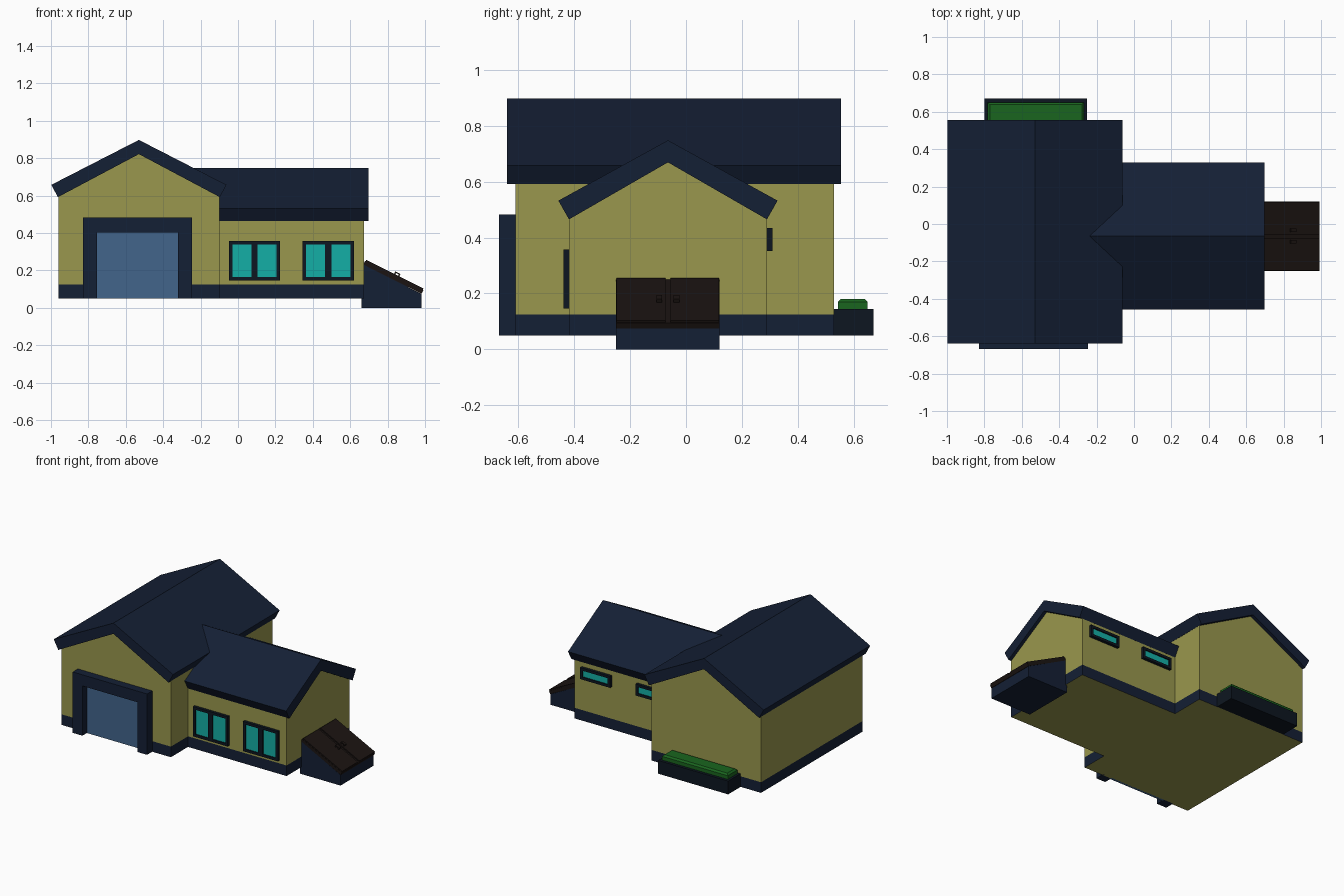
import bpy, bmesh, math
from mathutils import Vector

if "Cube" in bpy.data.objects:
    bpy.data.objects.remove(bpy.data.objects["Cube"])


def material(name, rgb):
    m = bpy.data.materials.new(name)
    m.diffuse_color = (*rgb, 1)
    m.use_nodes = True
    m.node_tree.nodes["Principled BSDF"].inputs["Base Color"].default_value = m.diffuse_color
    return m


YELLOW = material("yellow_wall", (0.32, 0.31, 0.075))
NAVY = material("navy", (0.007, 0.014, 0.035))
DARK = material("dark_trim", (0.004, 0.008, 0.015))
TEAL = material("teal_glass", (0.007, 0.43, 0.38))
BLUE = material("blue_door", (0.055, 0.13, 0.26))
GREEN = material("green_hedge", (0.01, 0.13, 0.013))
BROWN = material("brown_wood", (0.011, 0.007, 0.006))


def finish(name, bm, *mats):
    bmesh.ops.recalc_face_normals(bm, faces=bm.faces)
    me = bpy.data.meshes.new(name)
    bm.to_mesh(me)
    bm.free()
    for m in mats:
        me.materials.append(m)
    ob = bpy.data.objects.new(name, me)
    bpy.context.collection.objects.link(ob)
    return ob


def prism_bm(profile, axis, a, b):
    """Extrude a (u, z) profile from a to b along x or y."""
    bm = bmesh.new()
    place = (lambda u, z: (a, u, z)) if axis == 'x' else (lambda u, z: (u, a, z))
    face = bm.faces.new([bm.verts.new(place(u, z)) for u, z in profile])
    ext = bmesh.ops.extrude_face_region(bm, geom=[face])
    verts = [g for g in ext["geom"] if isinstance(g, bmesh.types.BMVert)]
    step = Vector((b - a, 0, 0)) if axis == 'x' else Vector((0, b - a, 0))
    bmesh.ops.translate(bm, verts=verts, vec=step)
    return bm


def prism(name, profile, axis, a, b, mat):
    return finish(name, prism_bm(profile, axis, a, b), mat)


def boxes(name, mat, *bounds):
    """One object from boxes given as (x0, x1, y0, y1, z0, z1)."""
    bm = bmesh.new()
    for x0, x1, y0, y1, z0, z1 in bounds:
        for v in bmesh.ops.create_cube(bm, size=1)["verts"]:
            v.co = (x1 if v.co.x > 0 else x0, y1 if v.co.y > 0 else y0, z1 if v.co.z > 0 else z0)
    return finish(name, bm, mat)


def walls(name, u0, u1, eave, peak, axis, a, b):
    """Gabled walls with a navy foundation band at the bottom."""
    bm = prism_bm([(u0, 0.05), (u1, 0.05), (u1, eave), ((u0 + u1) / 2, peak), (u0, eave)], axis, a, b)
    bmesh.ops.bisect_plane(bm, geom=bm.verts[:] + bm.edges[:] + bm.faces[:],
                           plane_co=(0, 0, 0.125), plane_no=(0, 0, 1))
    for f in bm.faces:
        f.material_index = int(0.055 < f.calc_center_median().z < 0.12)
    return finish(name, bm, YELLOW, NAVY)


def roof(name, mid, inner, outer, z_in, z_out, peak_in, peak_out, axis, a, b):
    """Chevron-shaped roof slab."""
    pts = [(mid - inner, z_in), (mid, peak_in), (mid + inner, z_in),
           (mid + outer, z_out), (mid, peak_out), (mid - outer, z_out)]
    return prism(name, pts, axis, a, b, NAVY)


# Garage block and side wing
walls("garage_walls", -0.96, -0.10, 0.594, 0.823, 'y', -0.61, 0.53)
walls("wing_walls", -0.418, 0.289, 0.466, 0.67, 'x', -0.10, 0.674)
roof("garage_roof", -0.53, 0.433, 0.468, 0.592, 0.658, 0.822, 0.898, 'y', -0.64, 0.555)
roof("wing_roof", -0.0645, 0.354, 0.392, 0.465, 0.532, 0.669, 0.748, 'x', -0.27, 0.697)

# Garage doorway
prism("garage_door_frame", [(-0.83, 0.05), (-0.754, 0.05), (-0.754, 0.403), (-0.32, 0.403),
                            (-0.32, 0.05), (-0.246, 0.05), (-0.246, 0.482), (-0.83, 0.482)],
      'y', -0.668, -0.60, NAVY)
boxes("garage_door", BLUE, (-0.76, -0.315, -0.618, -0.60, 0.05, 0.41))


def window(name, x0, x1, z0, z1, wall, out, rim, mullion):
    """Framed window on a wall facing -y (out=-1) or +y (out=1)."""
    y0, y1 = sorted((wall - out * 0.01, wall + out * 0.02))
    bars = [(x0, x1, y0, y1, z0, z0 + rim), (x0, x1, y0, y1, z1 - rim, z1),
            (x0, x0 + rim, y0, y1, z0 + rim, z1 - rim), (x1 - rim, x1, y0, y1, z0 + rim, z1 - rim)]
    if mullion:
        mid = (x0 + x1) / 2
        bars.append((mid - mullion / 2, mid + mullion / 2, y0, y1, z0 + rim, z1 - rim))
    boxes(name + "_frame", DARK, *bars)
    g0, g1 = sorted((wall - out * 0.01, wall + out * 0.012))
    e = rim / 2
    boxes(name + "_glass", TEAL, (x0 + e, x1 - e, g0, g1, z0 + e, z1 - e))


# Windows
for i, x in enumerate((-0.048, 0.346)):
    window(f"front_window_{i + 1}", x, x + 0.273, 0.147, 0.358, -0.418, -1, 0.018, 0.034)
for i, x in enumerate((-0.055, 0.38)):
    window(f"back_window_{i + 1}", x, x + 0.235, 0.352, 0.434, 0.289, 1, 0.018, 0)

# Planter with hedge
boxes("planter", DARK, (-0.80, -0.25, 0.53, 0.67, 0.05, 0.144))
bm = bmesh.new()
rings = []
for inset, z in ((0, 0.14), (0, 0.17), (0.012, 0.181)):
    x0, x1, y0, y1 = -0.783 + inset, -0.267 - inset, 0.543 + inset, 0.65 - inset
    rings.append([bm.verts.new((x, y, z)) for x, y in ((x0, y0), (x1, y0), (x1, y1), (x0, y1))])
for lo, hi in zip(rings, rings[1:]):
    for k in range(4):
        bm.faces.new((lo[k], lo[(k + 1) % 4], hi[(k + 1) % 4], hi[k]))
bm.faces.new(rings[-1])
bm.faces.new(rings[0])
finish("hedge", bm, GREEN)

# Sloped cellar entrance
prism("cellar_base", [(0.66, 0), (0.98, 0), (0.98, 0.075), (0.66, 0.237)], 'y', -0.25, 0.12, NAVY)
top, low = Vector((0.682, 0, 0.258)), Vector((1.0, 0, 0.1))
tilt = math.atan2(top.z - low.z, low.x - top.x)
length = (low - top).length


def sloped(name, *bounds):
    """Boxes in lid space: x runs down the slope, z points out of it."""
    ob = boxes(name, BROWN, *bounds)
    ob.location = top
    ob.rotation_euler.y = tilt


sloped("cellar_lid", (0, length - 0.005, -0.25, 0.12, -0.03, -0.008))
for side, (y0, y1, hy) in {"left": (-0.248, -0.074, -0.095), "right": (-0.055, 0.118, -0.034)}.items():
    sloped(f"cellar_door_{side}", (0.004, length - 0.009, y0, y1, -0.012, 0))
    sloped(f"cellar_handle_{side}", (0.17, 0.178, hy - 0.01, hy + 0.01, -0.002, 0.012),
           (0.194, 0.202, hy - 0.01, hy + 0.01, -0.002, 0.012),
           (0.17, 0.202, hy - 0.01, hy + 0.01, 0.008, 0.014))
